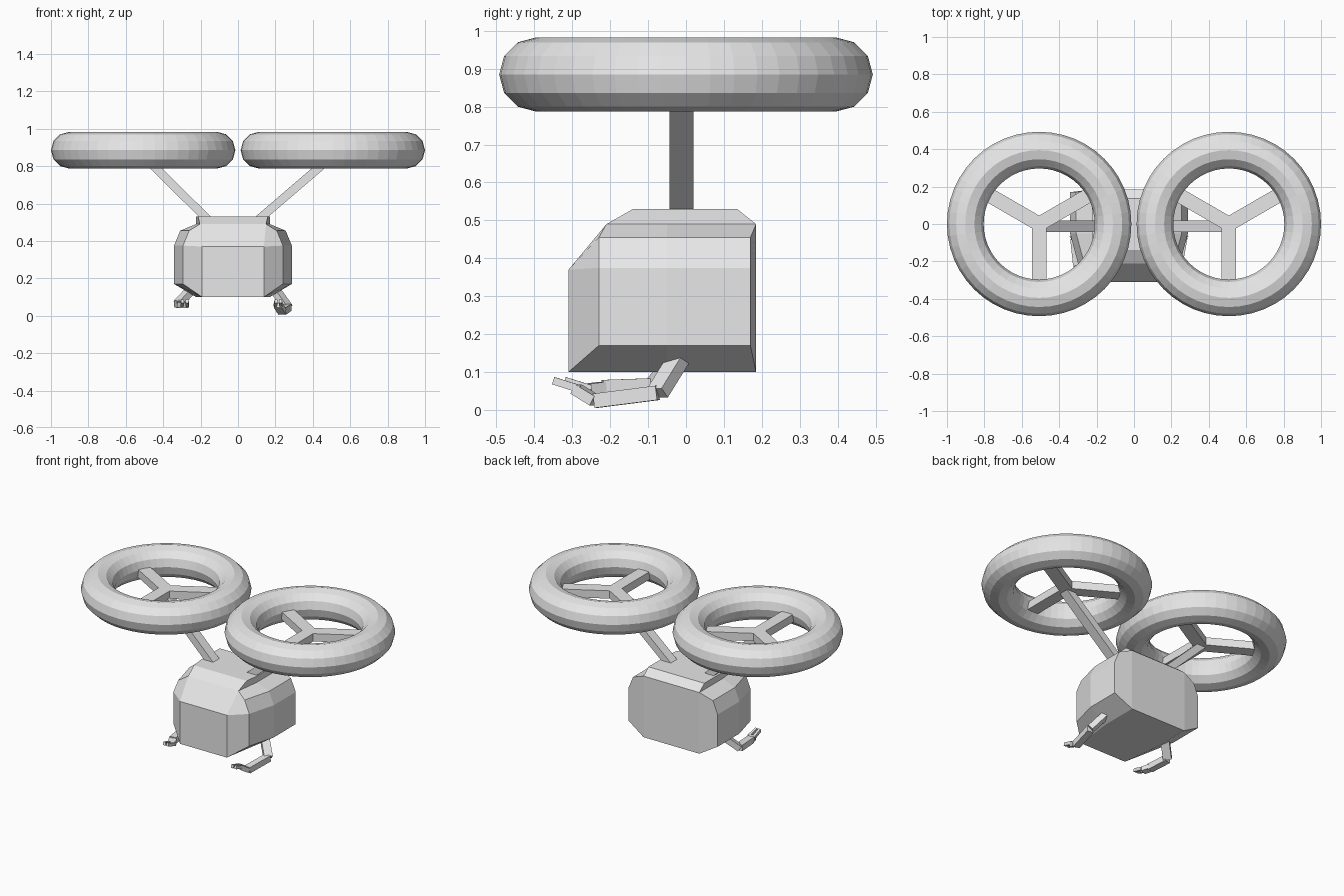
import bpy, bmesh, math
from mathutils import Vector

cube = bpy.data.objects.get("Cube")
if cube:
    bpy.data.objects.remove(cube, do_unlink=True)

grey = bpy.data.materials.new("light_grey")
grey.use_nodes = True
grey.diffuse_color = (0.8, 0.8, 0.8, 1)
grey.node_tree.nodes["Principled BSDF"].inputs["Base Color"].default_value = (0.8, 0.8, 0.8, 1)

BODY_X = -0.027


def add_mesh(name, verts, faces):
    bm = bmesh.new()
    vs = [bm.verts.new(v) for v in verts]
    for f in faces:
        bm.faces.new([vs[i] for i in f])
    bmesh.ops.recalc_face_normals(bm, faces=bm.faces)
    mesh = bpy.data.meshes.new(name)
    bm.to_mesh(mesh)
    bm.free()
    mesh.materials.append(grey)
    obj = bpy.data.objects.new(name, mesh)
    bpy.context.collection.objects.link(obj)
    return obj


def beam(name, start, end, width, height):
    """Square bar between two points; width stays horizontal."""
    a, b = Vector(start), Vector(end)
    rot = (b - a).to_track_quat('Z', 'Y')
    corners = [(-1, -1), (1, -1), (1, 1), (-1, 1)]
    verts = [p + rot @ Vector((sx * width / 2, sy * height / 2, 0))
             for p in (a, b) for sx, sy in corners]
    faces = [(0, 1, 2, 3), (4, 5, 6, 7)]
    faces += [(i, (i + 1) % 4, (i + 1) % 4 + 4, i + 4) for i in range(4)]
    return add_mesh(name, verts, faces)


# Central hull: side profile, widening from the nose to the back
profile = [(-0.31, 0.10), (-0.31, 0.37), (-0.21, 0.49), (-0.14, 0.53), (-0.05, 0.53),
           (0.135, 0.53), (0.185, 0.49), (0.185, 0.10), (-0.05, 0.10)]


def half_width(y):
    return 0.165 + 0.032 * min(1, (y + 0.31) / 0.26)


n = len(profile)
hull_verts = [(BODY_X + s * half_width(y), y, z) for s in (-1, 1) for y, z in profile]
hull_faces = [tuple(range(n)), tuple(range(n, 2 * n))]
hull_faces += [(i, (i + 1) % n, (i + 1) % n + n, i + n) for i in range(n)]
add_mesh("body_hull", hull_verts, hull_faces)

# Faceted side pods: three stations along y, five points each, plus a nose point
stations = [(-0.31, -0.23, -0.21, 0.267), (-0.05, -0.05, -0.05, 0.315), (0.185, 0.17, 0.185, 0.315)]
for side, label in ((1, "left"), (-1, "right")):
    pts = []
    for y_low, y_out, y_top, w in stations:
        pts += [(half_width(y_low), y_low, 0.10), (w, y_out, 0.17), (w, y_out, 0.375),
                (w - 0.033, y_out, 0.455), (half_width(y_top), y_top, 0.49)]
    pts.append((half_width(-0.31), -0.31, 0.37))
    faces = [(r + i, r + i + 1, r + i + 6, r + i + 5) for r in (0, 5) for i in range(4)]
    faces += [(0, 15, 2, 1), (15, 4, 3, 2), (10, 11, 12, 13, 14)]
    faces += [(0, 5, 9, 4, 15), (5, 10, 14, 9)]
    add_mesh(label + "_side_pod", [(BODY_X + side * x, y, z) for x, y, z in pts], faces)

# Ducted rotors: ring, three spokes and the strut down to the body
for side, label in ((1, "left"), (-1, "right")):
    cx = side * 0.507
    bpy.ops.mesh.primitive_torus_add(location=(cx, 0, 0.885), major_radius=0.395,
                                     minor_radius=0.098, major_segments=48, minor_segments=12)
    ring = bpy.context.object
    ring.name = label + "_rotor_ring"
    ring.data.materials.append(grey)
    for k in range(3):
        a = math.radians(-90 + 120 * k)
        beam(f"{label}_rotor_spoke_{k + 1}", (cx, 0, 0.865),
             (cx + 0.33 * math.cos(a), 0.33 * math.sin(a), 0.865), 0.078, 0.05)
    beam(label + "_strut", (BODY_X + side * 0.12, -0.012, 0.50), (cx, -0.012, 0.855), 0.063, 0.045)

# Arms: joints run shoulder, elbow, wrist, knuckle
arms = {
    "left": [(0.19, -0.01, 0.15), (0.265, -0.075, 0.045), (0.235, -0.24, 0.024), (0.215, -0.29, 0.055)],
    "right": [(-0.24, -0.01, 0.15), (-0.32, -0.08, 0.065), (-0.305, -0.22, 0.06), (-0.285, -0.26, 0.055)],
}
for label, (shoulder, elbow, wrist, knuckle) in arms.items():
    beam(label + "_upper_arm", shoulder, elbow, 0.05, 0.035)
    beam(label + "_forearm", elbow, wrist, 0.042, 0.038)
    beam(label + "_hand", wrist, knuckle, 0.045, 0.028)
    for k, dx in enumerate((-0.016, 0.016)):
        base = Vector(knuckle) + Vector((dx, 0.01, 0))
        tip = base + Vector((-dx * 0.3, -0.07, 0.022))
        beam(f"{label}_finger_{k + 1}", base, tip, 0.016, 0.02)
